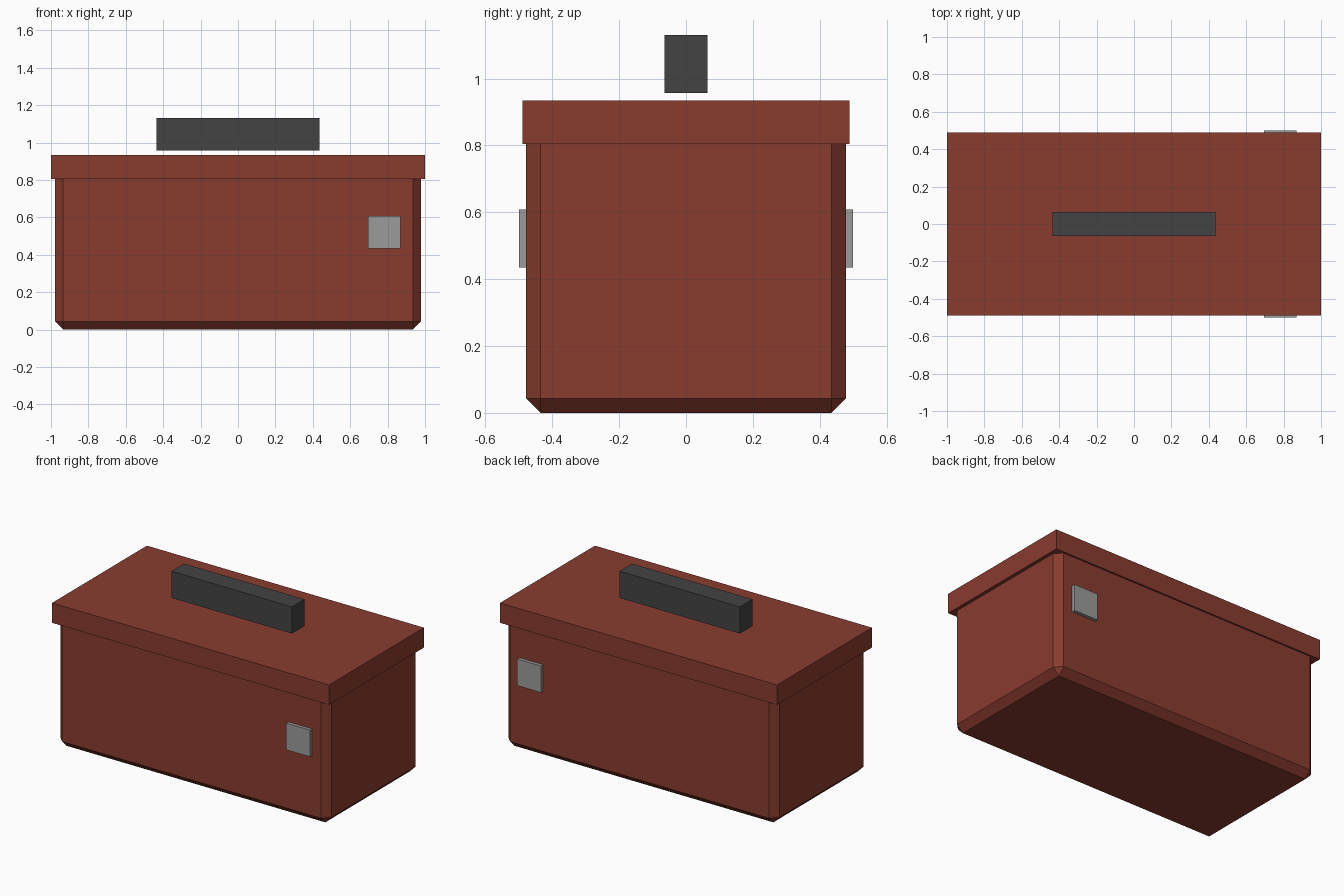
import bpy

default = bpy.data.objects.get("Cube")
if default:
    bpy.data.objects.remove(default, do_unlink=True)


def make_material(name, color):
    mat = bpy.data.materials.new(name)
    mat.use_nodes = True
    mat.diffuse_color = (*color, 1)
    bsdf = next(n for n in mat.node_tree.nodes if n.type == "BSDF_PRINCIPLED")
    bsdf.inputs["Base Color"].default_value = (*color, 1)
    return mat


def box(name, center, size, mat, bevel=0):
    bpy.ops.mesh.primitive_cube_add(size=1, location=center)
    obj = bpy.context.object
    obj.name = name
    obj.scale = size
    bpy.ops.object.transform_apply(location=False, rotation=False, scale=True)
    obj.data.materials.append(mat)
    if bevel:
        mod = obj.modifiers.new("chamfer", "BEVEL")
        mod.width = bevel
        mod.segments = 1
    return obj


red = make_material("brick red paint", (0.25, 0.045, 0.028))
dark = make_material("dark grey grip", (0.056, 0.056, 0.056))
metal = make_material("grey metal", (0.33, 0.33, 0.33))

# Chamfered body with an overhanging lid
box("body", (0, 0, 0.435), (1.956, 0.956, 0.87), red, bevel=0.0435)
box("lid", (0, 0, 0.87), (2, 0.978, 0.13), red)

# Handle bar hovering just above the lid
box("handle", (0, 0, 1.044), (0.87, 0.13, 0.174), dark)

# One latch on the front and one on the back, both toward the left end
for side, y in (("front", -0.478), ("back", 0.478)):
    box(side + "_latch", (0.783, y, 0.522), (0.174, 0.0435, 0.174), metal)
